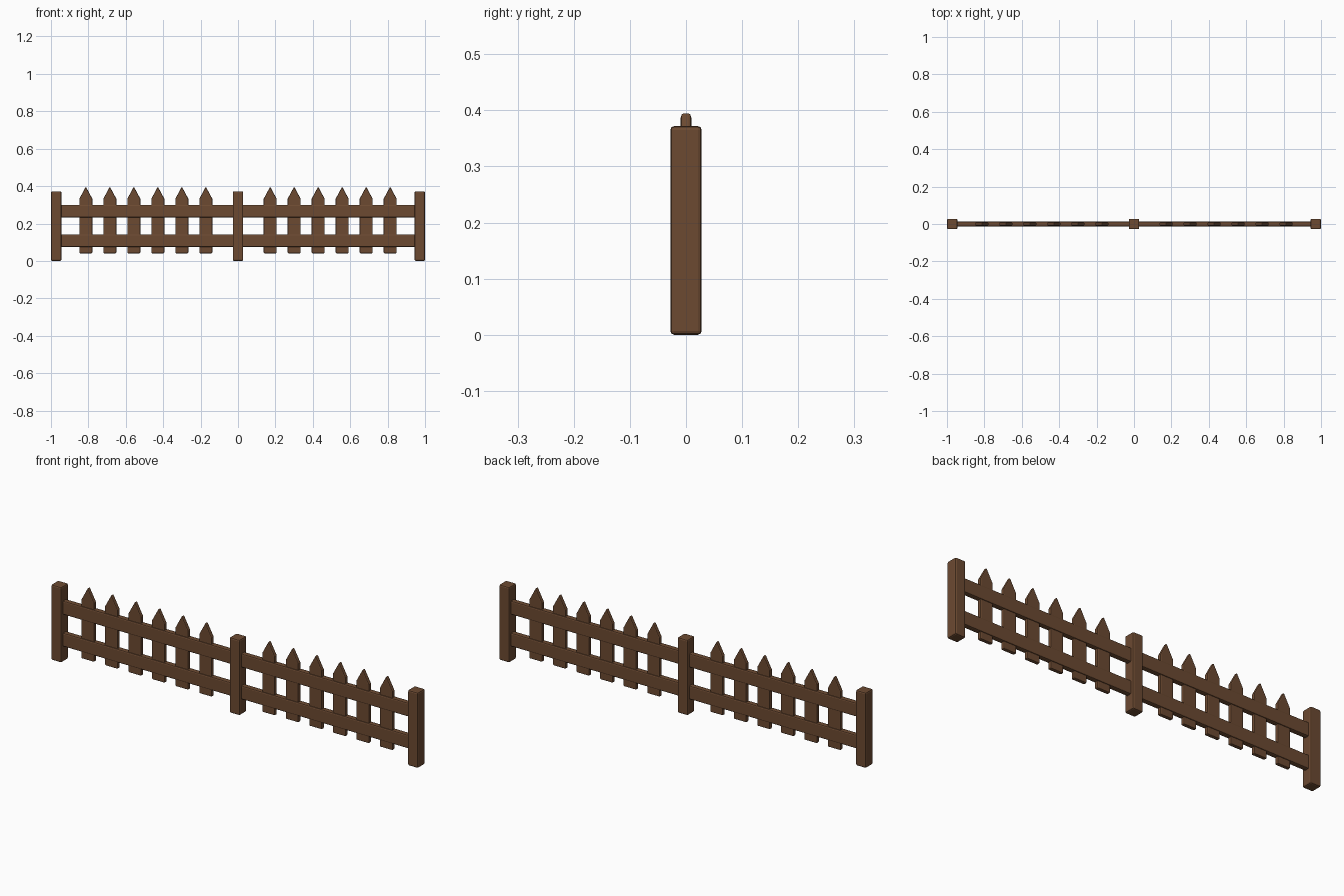
import bpy, bmesh

if "Cube" in bpy.data.objects:
    bpy.data.objects.remove(bpy.data.objects["Cube"])

wood = bpy.data.materials.new("brown_wood")
wood.diffuse_color = (0.15, 0.068, 0.031, 1)
wood.use_nodes = True
wood.node_tree.nodes["Principled BSDF"].inputs["Base Color"].default_value = wood.diffuse_color


def board(name, outline, x, depth, bevel):
    """Extrude an x/z outline through y, centred on y = 0, with softened edges."""
    bm = bmesh.new()
    face = bm.faces.new([bm.verts.new((px, -depth / 2, pz)) for px, pz in outline])
    ext = bmesh.ops.extrude_face_region(bm, geom=[face])
    moved = [v for v in ext["geom"] if isinstance(v, bmesh.types.BMVert)]
    bmesh.ops.translate(bm, verts=moved, vec=(0, depth, 0))
    bmesh.ops.recalc_face_normals(bm, faces=bm.faces)
    mesh = bpy.data.meshes.new(name)
    bm.to_mesh(mesh)
    bm.free()
    mesh.materials.append(wood)
    ob = bpy.data.objects.new(name, mesh)
    ob.location.x = x
    bpy.context.collection.objects.link(ob)
    mod = ob.modifiers.new("soft_edges", "BEVEL")
    mod.width = bevel
    mod.segments = 2
    mod.limit_method = "ANGLE"
    return ob


def rect(w, z0, z1):
    return [(-w / 2, z0), (w / 2, z0), (w / 2, z1), (-w / 2, z1)]


# Square posts at both ends and the middle
for i, x in enumerate((-0.972, 0, 0.972)):
    board(f"post_{i + 1}", rect(0.056, 0, 0.372), x, 0.056, 0.007)

# Two rails per bay, ending inside the posts
for side, x in (("left", -0.486), ("right", 0.486)):
    board(f"lower_rail_{side}", rect(0.95, 0.075, 0.142), x, 0.027, 0.006)
    board(f"upper_rail_{side}", rect(0.95, 0.232, 0.30), x, 0.027, 0.006)

# Pointed pickets, six in each bay
picket = [(-0.035, 0.041), (0.035, 0.041), (0.035, 0.332), (0, 0.397), (-0.035, 0.332)]
for side, s in (("left", -1), ("right", 1)):
    for i in range(6):
        board(f"picket_{side}_{i + 1}", picket, s * (0.172 + 0.1283 * i), 0.019, 0.005)
